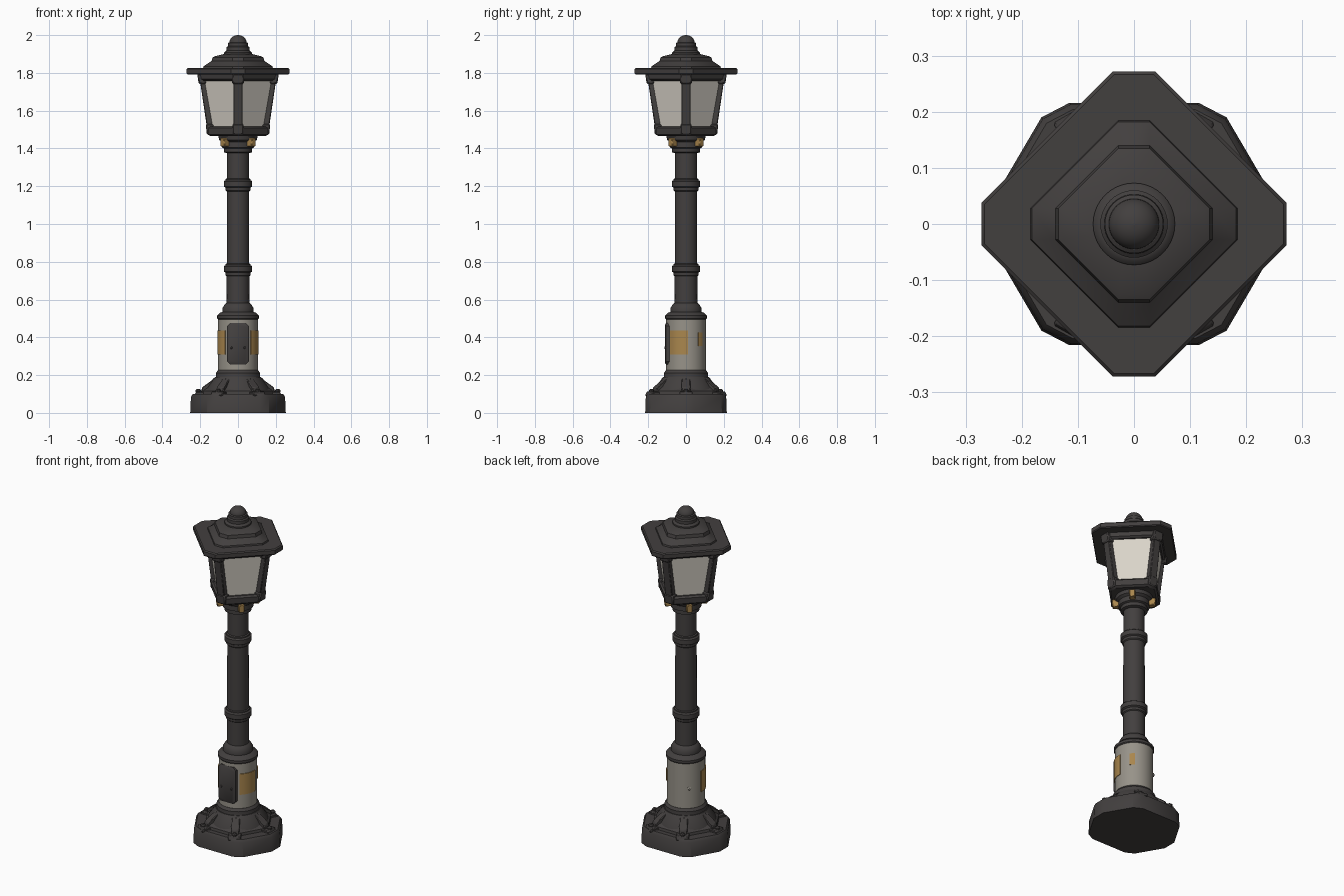
import bpy, bmesh, math
from mathutils import Vector, Matrix

cube = bpy.data.objects.get("Cube")
if cube:
    bpy.data.objects.remove(cube)


def material(name, rgb, rough=0.6):
    m = bpy.data.materials.new(name)
    m.use_nodes = True
    m.diffuse_color = (*rgb, 1)
    node = next(n for n in m.node_tree.nodes if n.type == 'BSDF_PRINCIPLED')
    node.inputs["Base Color"].default_value = (*rgb, 1)
    node.inputs["Roughness"].default_value = rough
    return m


IRON = material("dark iron", (0.055, 0.050, 0.049))
STONE = material("warm grey enamel", (0.31, 0.29, 0.25))
BRASS = material("aged brass", (0.40, 0.24, 0.075))
GLASS = material("frosted glass", (0.70, 0.66, 0.59))


def skin(name, rings, mat, turn=0, bevel=0):
    """Bridge equal-length rings of points, cap both ends, turn about z."""
    bm = bmesh.new()
    loops = [[bm.verts.new(p) for p in ring] for ring in rings]
    n = len(loops[0])
    for a, b in zip(loops, loops[1:]):
        for i in range(n):
            j = (i + 1) % n
            bm.faces.new((a[i], a[j], b[j], b[i]))
    bm.faces.new(loops[0])
    bm.faces.new(loops[-1])
    bmesh.ops.recalc_face_normals(bm, faces=bm.faces)
    bm.transform(Matrix.Rotation(math.radians(turn), 4, 'Z'))
    mesh = bpy.data.meshes.new(name)
    bm.to_mesh(mesh)
    bm.free()
    mesh.materials.append(mat)
    mesh.shade_smooth()
    mesh.set_sharp_from_angle(angle=math.radians(32))
    obj = bpy.data.objects.new(name, mesh)
    bpy.context.collection.objects.link(obj)
    if bevel:
        mod = obj.modifiers.new("Bevel", 'BEVEL')
        mod.width, mod.segments = bevel, 1
    return obj


def lathe(name, profile, mat, sides=40, centre=(0, 0), turn=0):
    step = math.tau / sides
    return skin(name, [[(centre[0] + r * math.cos(i * step), centre[1] + r * math.sin(i * step), z)
                        for i in range(sides)] for r, z in profile], mat, turn)


def diamond(r, c, z):
    """Square standing on its corner, with the corners cut off."""
    return [(r, -c, z), (r, c, z), (c, r, z), (-c, r, z),
            (-r, c, z), (-r, -c, z), (-c, -r, z), (c, -r, z)]


def radial(name, layers, width, mat, turn, bevel=0.004):
    """Block along +x from (inner, outer, z) layers, turned about z."""
    h = width / 2
    return skin(name, [[(a, -h, z), (b, -h, z), (b, h, z), (a, h, z)]
                       for a, b, z in layers], mat, turn, bevel)


def arc_plate(name, start, end, z0, z1, inner, outer, mat):
    rings = []
    for i in range(13):
        t = math.radians(start + (end - start) * i / 12)
        d = Vector((math.cos(t), math.sin(t), 0))
        rings.append([d * r + Vector((0, 0, z)) for r, z in
                      ((inner, z0), (outer, z0), (outer, z1), (inner, z1))])
    return skin(name, rings, mat)


def bolt(name, pos, azimuth, radius, depth, mat):
    """Stud whose axis points outwards at the azimuth."""
    rings = []
    for x, s in ((0, 1), (depth * 0.6, 1), (depth, 0.6)):
        rings.append([(x, s * radius * math.cos(k * math.tau / 10),
                       s * radius * math.sin(k * math.tau / 10)) for k in range(10)])
    obj = skin(name, rings, mat, azimuth)
    obj.location = pos
    return obj


# Plinth: a hexagon with cut corners
quarter = [(0.253, 0.04), (0.165, 0.19), (0.115, 0.216)]
plan = quarter + [(-x, y) for x, y in reversed(quarter)]
plan += [(-x, -y) for x, y in plan]
skin("plinth", [[(x * s, y * s, z) for x, y in plan]
                for s, z in ((1, 0), (0.985, 0.085), (0.945, 0.1))], IRON)
lathe("plinth_slope", [(0.205, 0.095), (0.2, 0.115), (0.165, 0.14), (0.128, 0.185)], IRON, 6)
lathe("plinth_cone", [(0.17, 0.095), (0.165, 0.13), (0.122, 0.19)], IRON)

# Six ribs with bolted feet
for k in range(6):
    turn = 60 * k
    radial("rib", [(0.1, 0.2, 0.095), (0.1, 0.19, 0.135), (0.1, 0.135, 0.175), (0.1, 0.122, 0.185)],
           0.045, IRON, turn)
    radial("rib_foot", [(0.15, 0.232, 0.09), (0.15, 0.222, 0.113)], 0.07, IRON, turn)
    t = math.radians(turn)
    lathe("foot_bolt", [(0.014, 0.11), (0.014, 0.12), (0.008, 0.126)], IRON, 10,
          (0.21 * math.cos(t), 0.21 * math.sin(t)))

# Pedestal drum and its collars
lathe("drum_collar", [(0.12, 0.175), (0.117, 0.185), (0.117, 0.212), (0.106, 0.226)], IRON)
lathe("drum", [(0.105, 0.22), (0.105, 0.5)], STONE, 48)
lathe("drum_cap", [(0.106, 0.495), (0.11, 0.5), (0.11, 0.515), (0.095, 0.53), (0.082, 0.535),
                   (0.082, 0.555), (0.07, 0.575), (0.06, 0.582)], IRON)

# Access door on the front
w, c, low, high = 0.057, 0.016, 0.255, 0.475


def door_ring(y, inset):
    x, a, b = w - inset, low + inset, high - inset
    return [(-x + c, y, a), (x - c, y, a), (x, y, a + c), (x, y, b - c),
            (x - c, y, b), (-x + c, y, b), (-x, y, b - c), (-x, y, a + c)]


skin("access_door", [door_ring(-0.08, 0), door_ring(-0.105, 0), door_ring(-0.11, 0.006)], IRON)
for side in (-1, 1):
    bolt("door_bolt", (side * 0.035, -0.108, 0.345), -90, 0.007, 0.006, IRON)

# Brass plates on both flanks, a small tag and a stud behind
arc_plate("left_plate", -50, 5, 0.31, 0.435, 0.1, 0.109, BRASS)
arc_plate("right_plate", 175, 230, 0.31, 0.435, 0.1, 0.109, BRASS)
arc_plate("back_tag", 37, 53, 0.355, 0.425, 0.1, 0.109, BRASS)
s = 0.103 * math.sqrt(0.5)
bolt("back_stud", (-s, s, 0.345), 135, 0.011, 0.008, STONE)

# Pole with two bands
lathe("pole", [(0.06, 0.56), (0.058, 1.42)], IRON)
for z in (0.762, 1.212):
    lathe("pole_band", [(0.058, z - 0.04), (0.065, z - 0.034), (0.066, z - 0.02), (0.075, z - 0.014),
                        (0.075, z + 0.014), (0.066, z + 0.02), (0.065, z + 0.026), (0.058, z + 0.03)], IRON)

# Neck under the lantern, with four brass clips
lathe("neck", [(0.06, 1.375), (0.074, 1.38), (0.074, 1.4), (0.085, 1.405), (0.085, 1.435),
               (0.1, 1.445), (0.105, 1.475)], IRON)
for k in range(4):
    radial("neck_clip", [(0.075, 0.118, 1.41), (0.075, 0.12, 1.455)], 0.032, BRASS, 45 + 90 * k)

# Lantern body
skin("lantern_floor", [diamond(0.145, 0.025, 1.465), diamond(0.16, 0.025, 1.475),
                       diamond(0.163, 0.025, 1.508), diamond(0.15, 0.025, 1.517)], IRON)
skin("lantern_glass", [diamond(0.137, 0.02, 1.51), diamond(0.182, 0.02, 1.765)], GLASS)
skin("lantern_top_rail", [diamond(0.19, 0.022, 1.758), diamond(0.202, 0.024, 1.768),
                          diamond(0.206, 0.025, 1.8)], IRON)
for k in range(4):
    turn = 90 * k
    radial("lantern_post", [(0.115, 0.16, 1.48), (0.16, 0.206, 1.79)], 0.048, IRON, turn)
    radial("post_shoe", [(0.12, 0.165, 1.472), (0.125, 0.171, 1.53)], 0.06, IRON, turn, 0.006)
    radial("post_head", [(0.165, 0.208, 1.742), (0.17, 0.216, 1.795)], 0.062, IRON, turn, 0.006)

# Roof tiers
skin("eave", [diamond(0.268, 0.036, 1.792), diamond(0.272, 0.038, 1.797),
              diamond(0.272, 0.038, 1.82), diamond(0.266, 0.036, 1.826)], IRON)
skin("roof", [diamond(0.186, 0.028, 1.82), diamond(0.182, 0.028, 1.835), diamond(0.14, 0.028, 1.863),
              diamond(0.135, 0.028, 1.882), diamond(0.125, 0.027, 1.887),
              diamond(0.075, 0.02, 1.9)], IRON)

# Finial
dome = [(0.045 * math.cos(a), 1.962 + 0.038 * math.sin(a))
        for a in (math.radians(d) for d in range(0, 90, 11))]
lathe("finial", [(0.073, 1.89), (0.073, 1.908), (0.066, 1.916), (0.06, 1.918), (0.06, 1.936),
                 (0.053, 1.942), (0.052, 1.958), (0.046, 1.962)] + dome + [(0.002, 2.0)], IRON)
